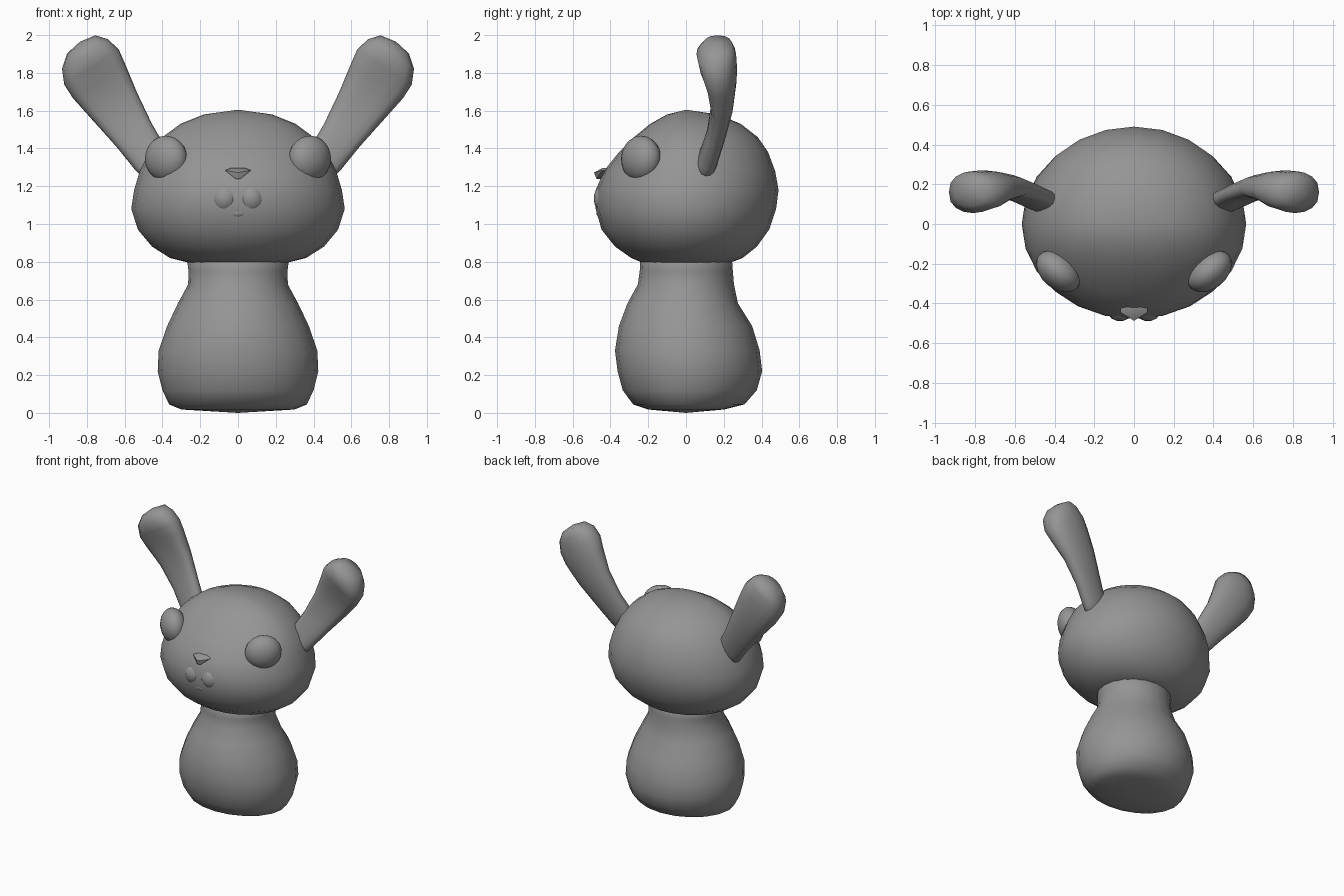
import bpy, bmesh, math
from mathutils import Vector, Matrix

if "Cube" in bpy.data.objects:
    bpy.data.objects.remove(bpy.data.objects["Cube"])

grey = bpy.data.materials.new("plain grey")
grey.diffuse_color = (0.3, 0.3, 0.3, 1)
grey.use_nodes = True
grey.node_tree.nodes["Principled BSDF"].inputs["Base Color"].default_value = grey.diffuse_color


def finish(name, bm):
    bmesh.ops.recalc_face_normals(bm, faces=bm.faces)
    mesh = bpy.data.meshes.new(name)
    bm.to_mesh(mesh)
    bm.free()
    mesh.materials.append(grey)
    for p in mesh.polygons:
        p.use_smooth = True
    obj = bpy.data.objects.new(name, mesh)
    bpy.context.collection.objects.link(obj)
    return obj


def skin(name, rings, start, end):
    """Bridge closed rings of points and fan each end to a pole."""
    bm = bmesh.new()
    loops = [[bm.verts.new(p) for p in ring] for ring in rings]
    n = len(loops[0])
    for a, b in zip(loops, loops[1:]):
        for i in range(n):
            bm.faces.new((a[i], a[(i + 1) % n], b[(i + 1) % n], b[i]))
    for loop, tip in ((loops[0], start), (loops[-1], end)):
        pole = bm.verts.new(tip)
        for i in range(n):
            bm.faces.new((loop[i], loop[(i + 1) % n], pole))
    return finish(name, bm)


def stack(name, profile, bottom, top, n=20):
    """Stack of ovals: (height, half width, front y, back y)."""
    rings = []
    for z, rx, front, back in profile:
        ring = []
        for i in range(n):
            a = 2 * math.pi * i / n
            s = math.sin(a)
            ring.append((rx * math.cos(a), s * (back if s > 0 else -front), z))
        rings.append(ring)
    return skin(name, rings, (0, 0, bottom), (0, 0, top))


def ball(name, centre, radii, turn=0, lean=0, seg=16):
    bm = bmesh.new()
    bmesh.ops.create_uvsphere(bm, u_segments=seg, v_segments=seg // 2 + 2, radius=1)
    m = (Matrix.Translation(centre) @ Matrix.Rotation(turn, 4, 'Z')
         @ Matrix.Rotation(lean, 4, 'Y') @ Matrix.Diagonal((*radii, 1)))
    bm.transform(m)
    return finish(name, bm)


# Pear-shaped body with a straight neck
stack("body", [
    (0.018, 0.30, -0.20, 0.20), (0.045, 0.365, -0.28, 0.31), (0.12, 0.40, -0.335, 0.375),
    (0.22, 0.425, -0.362, 0.403), (0.33, 0.42, -0.376, 0.39), (0.46, 0.375, -0.355, 0.35),
    (0.58, 0.318, -0.31, 0.275), (0.68, 0.264, -0.255, 0.254), (0.75, 0.262, -0.245, 0.248),
    (0.86, 0.275, -0.24, 0.24)], 0.0, 0.9)

# Wide rounded head with a sloping forehead
stack("head", [
    (0.79, 0.24, -0.22, 0.22), (0.82, 0.36, -0.29, 0.30), (0.88, 0.455, -0.375, 0.375),
    (0.97, 0.53, -0.447, 0.44), (1.08, 0.565, -0.478, 0.477), (1.18, 0.55, -0.478, 0.49),
    (1.28, 0.52, -0.435, 0.472), (1.38, 0.47, -0.355, 0.435), (1.46, 0.40, -0.275, 0.38),
    (1.53, 0.305, -0.19, 0.29), (1.58, 0.18, -0.10, 0.17)], 0.78, 1.605, 24)

# Ears: flat paddles that widen, scoop in front and curl forward at the tip
EAR = [  # x, z, half width, front y, back y, scoop depth
    (0.40, 1.25, 0.08, 0.04, 0.14, 0), (0.46, 1.34, 0.10, 0.06, 0.17, 0.0),
    (0.55, 1.47, 0.112, 0.095, 0.21, 0.015), (0.65, 1.62, 0.138, 0.105, 0.25, 0.03),
    (0.735, 1.755, 0.165, 0.075, 0.268, 0.035), (0.775, 1.83, 0.172, 0.055, 0.27, 0.02),
    (0.81, 1.90, 0.145, 0.055, 0.265, 0.0), (0.83, 1.95, 0.09, 0.09, 0.245, 0)]
across = Vector((0.84, 0, -0.54))
for side, label in ((1, "left"), (-1, "right")):
    rings = []
    for x, z, w, front, back, scoop in EAR:
        ring = []
        for i in range(16):
            a = 2 * math.pi * i / 16
            c, s = math.cos(a), math.sin(a)
            p = Vector((x, (front + back) / 2, z)) + across * (w * c)
            p.y += (back - front) / 2 * math.copysign(abs(s) ** 0.8, s)
            if s < 0:
                p.y += scoop * s * s
            ring.append((side * p.x, p.y, p.z))
        rings.append(ring)
    skin(label + "_ear", rings, (side * 0.38, 0.09, 1.22), (side * 0.837, 0.165, 1.965))

    # Bulging eyes turned outward
    ball(label + "_eye", (side * 0.38, -0.238, 1.345), (0.128, 0.088, 0.122),
         side * math.radians(40), side * math.radians(-15), 20)

    # Muzzle cheeks meeting in a centre crease
    ball(label + "_cheek", (side * 0.068, -0.405, 1.135), (0.08, 0.085, 0.085),
         side * math.radians(12), side * math.radians(-12))

# Small lower lip under the crease
ball("lower_lip", (0, -0.445, 1.06), (0.05, 0.03, 0.03), seg=12)

# Triangular nose with a rounded front
bm = bmesh.new()
outline = [(-0.068, 1.284), (-0.035, 1.297), (0.035, 1.297), (0.068, 1.284), (0.012, 1.238), (-0.012, 1.238)]
back = [bm.verts.new((x, -0.40, z)) for x, z in outline]
front = [bm.verts.new((x, -0.445 - 0.5 * (1.297 - z) + 0.1 * abs(x), z)) for x, z in outline]
tip = bm.verts.new((0, -0.487, 1.272))
for i in range(6):
    j = (i + 1) % 6
    bm.faces.new((back[i], back[j], front[j], front[i]))
    bm.faces.new((front[i], front[j], tip))
bm.faces.new(back)
nose = finish("nose", bm)
bpy.context.view_layer.objects.active = nose
nose.select_set(True)
bpy.ops.object.shade_smooth_by_angle(angle=math.radians(50))
